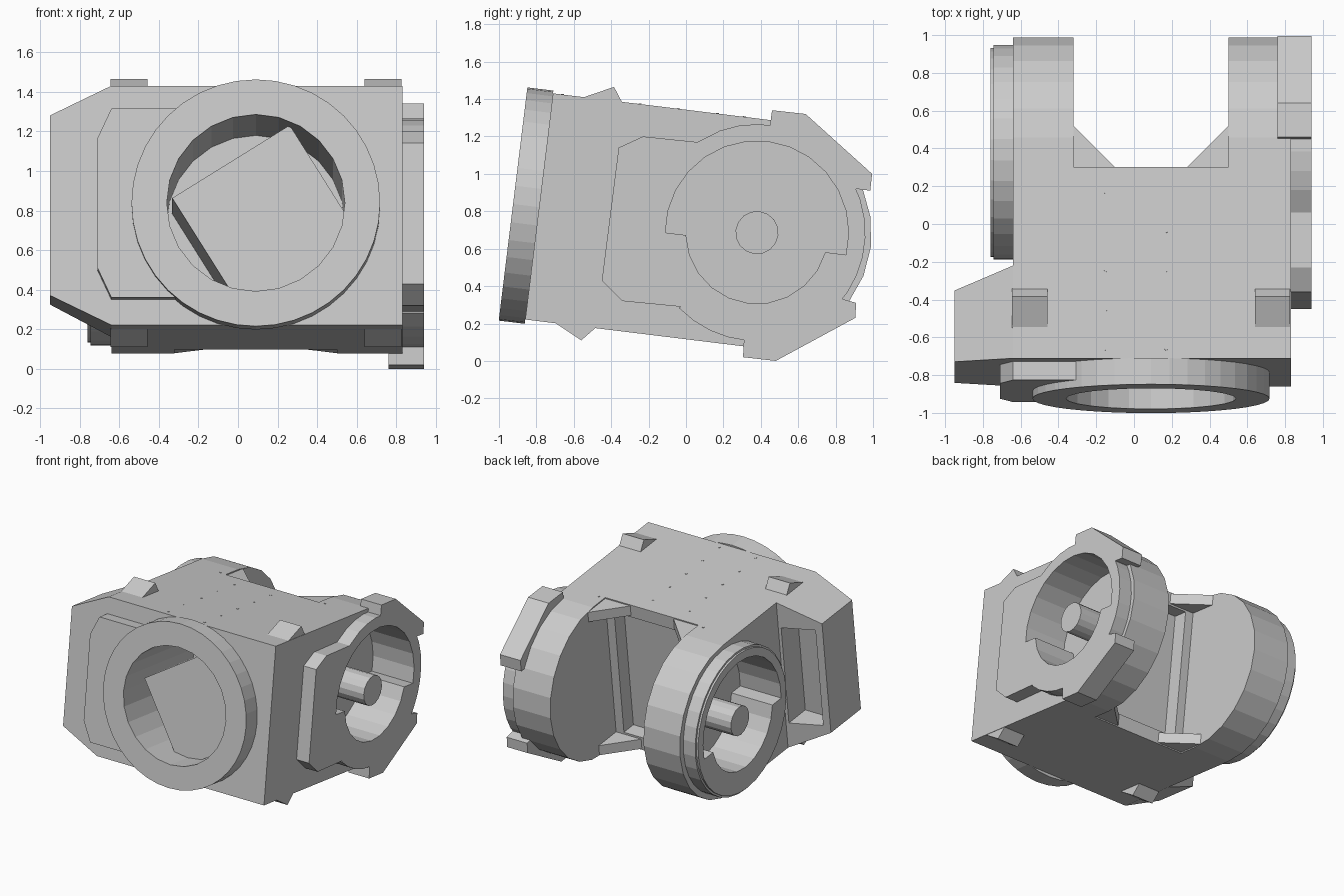
import bpy, bmesh
from math import sin, cos, radians
from mathutils import Matrix, Vector

if "Cube" in bpy.data.objects:
    bpy.data.objects.remove(bpy.data.objects["Cube"])

# Everything is drawn level, then pitched nose-up by 7 degrees.
ANG = radians(7)
TILT = Matrix.Rotation(-ANG, 4, 'X')
HUB = (0.293, 0.727)      # hub axis (along, up)
MID, HALF = 0.724, 0.609  # body centre height, half height
RING = (0.09, 0.72)       # front ring centre (x, up)


def finish(name, bm):
    bmesh.ops.recalc_face_normals(bm, faces=bm.faces)
    bm.transform(TILT)
    me = bpy.data.meshes.new(name)
    bm.to_mesh(me)
    bm.free()
    ob = bpy.data.objects.new(name, me)
    bpy.context.collection.objects.link(ob)
    return ob


def prism(name, axis, pts, t0, t1):
    """Extrude a 2D profile along x, y or z."""
    put = {'X': lambda a, b: (t0, a, b), 'Y': lambda a, b: (a, t0, b),
           'Z': lambda a, b: (a, b, t0)}[axis]
    bm = bmesh.new()
    f = bm.faces.new([bm.verts.new(put(a, b)) for a, b in pts])
    new = bmesh.ops.extrude_face_region(bm, geom=[f])['geom']
    step = Vector([(t1 - t0) if c == axis else 0 for c in 'XYZ'])
    bmesh.ops.translate(bm, vec=step, verts=[g for g in new if isinstance(g, bmesh.types.BMVert)])
    return finish(name, bm)


def hull(name, pts):
    bm = bmesh.new()
    for p in pts:
        bm.verts.new(p)
    bmesh.ops.convex_hull(bm, input=bm.verts)
    bmesh.ops.dissolve_limit(bm, angle_limit=0.01, verts=bm.verts, edges=bm.edges)
    return finish(name, bm)


def box(name, x, y, z):
    return prism(name, 'Z', [(x[0], y[0]), (x[1], y[0]), (x[1], y[1]), (x[0], y[1])], *z)


def arc(c, r, a0, a1, n):
    return [(c[0] + r * cos(radians(a0 + (a1 - a0) * i / n)),
             c[1] + r * sin(radians(a0 + (a1 - a0) * i / n))) for i in range(n + 1)]


def circle(c, r, n):
    return arc(c, r, 0, 360, n)[:-1]


def level(pts):
    """Side-view grid points back to the level frame."""
    return [(y * cos(ANG) - z * sin(ANG), y * sin(ANG) + z * cos(ANG)) for y, z in pts]


def cut(ob, *cutters):
    bpy.context.view_layer.objects.active = ob
    for c in cutters:
        m = ob.modifiers.new('cut', 'BOOLEAN')
        m.operation, m.solver, m.object = 'DIFFERENCE', 'EXACT', c
        bpy.ops.object.modifier_apply(modifier=m.name)


# Cutters: stepped hub sockets, front bore, fork gap, rear pocket
socket = arc(HUB, 0.49, -7, 187, 14) + arc(HUB, 0.38, 189, 351, 10)
socket_r = prism('socket_cutter_r', 'X', socket, 0.58, 1.0)
socket_l = prism('socket_cutter_l', 'X', socket, -0.8, -0.40)
bore = prism('bore_cutter', 'Y', circle(RING, 0.45, 24), -1.1, -0.15)
gap = box('gap_cutter', (-0.32, 0.5), (0.14, 1.2), (-0.1, 1.6))
pocket = box('pocket_cutter', (-0.25, 0.43), (0.02, 0.3), (0.22, 1.23))
recess = box('recess_cutter', (-0.9, -0.66), (-0.6, -0.2), (MID - 0.4, MID + 0.4))
cutters = [socket_r, socket_l, bore, gap, pocket, recess]
for c in cutters:
    c.hide_render = True

# Main body with two round-ended fork arms
body = prism('body', 'X', [(-0.88, MID + HALF), (-0.88, MID - HALF)]
             + arc((HUB[0] + 0.005, MID), HALF, -90, 90, 12), -0.64, 0.83)
cut(body, gap, pocket, bore, socket_r, socket_l)

# Tapered side block with a rear recess
cheek = hull('side_block', [(x, y, MID + s * h) for s in (-1, 1) for x, y, h in
             [(-0.64, -0.88, HALF), (-0.64, -0.385, HALF), (-0.95, -0.88, 0.458), (-0.95, -0.5, 0.458)]])
cut(cheek, recess)

# Front ring, its backing plate and the tilted block inside
ring = prism('front_ring', 'Y', circle(RING, 0.628, 40), -1.02, -0.88)
plate = prism('front_plate', 'Y', [(0.1, MID + 0.48), (-0.64, MID + 0.48), (-0.71, MID + 0.33),
              (-0.71, MID - 0.33), (-0.64, MID - 0.48), (0.1, MID - 0.48)], -0.98, -0.88)
cut(ring, bore)
cut(plate, bore)
prism('inner_block', 'Y', arc((0.15, 0.66), 0.495, 77, 347, 3), -0.8, -0.12)

# Right hub plate with its two outer pads
outline = level([(-0.03, 0.29), (-0.34, 0.32), (-0.45, 0.43), (-0.36, 1.14), (-0.23, 1.20), (0.06, 1.17)])
hub_plate = prism('right_hub_plate', 'X', outline + arc(HUB, 0.58, 117, -129, 24), 0.83, 0.94)
cut(hub_plate, socket_r)
prism('upper_pad', 'X', level([(0.45, 1.265), (0.46, 1.34), (0.64, 1.32), (0.995, 1.0), (0.985, 0.91), (0.91, 0.92)])
      + arc(HUB, 0.55, 30, 90, 6), 0.76, 0.94)
prism('lower_pad', 'X', level([(0.84, 0.33), (0.91, 0.31), (0.905, 0.23), (0.48, 0.0), (0.305, 0.02), (0.31, 0.12)])
      + arc(HUB, 0.55, -90, -32, 6), 0.76, 0.94)

# Left hub ring: stepped rim
for name, r, x0, x1 in [('left_hub_ring', 0.57, -0.745, -0.64), ('left_hub_rim', 0.555, -0.76, -0.745)]:
    cut(prism(name, 'X', circle(HUB, r, 32), x0, x1), socket_l)

# Axles in the sockets
prism('right_axle', 'X', circle(HUB, 0.115, 16), 0.57, 0.92)
prism('left_axle', 'X', circle(HUB, 0.115, 16), -0.74, -0.39)

# Wedge lugs above and below, on both sides
for side, x in (('left', -0.645), ('right', 0.64)):
    prism(side + '_top_lug', 'X', level([(-0.56, 1.405), (-0.385, 1.465), (-0.335, 1.37)]), x, x + 0.187)
    prism(side + '_bottom_lug', 'X', level([(-0.71, 0.21), (-0.56, 0.11), (-0.48, 0.18)]), x, x + 0.187)

# Corner gussets in the fork gap
for side, x, s in (('left', -0.32, 1), ('right', 0.5, -1)):
    for lvl, z in (('upper', MID + 0.52), ('lower', MID - 0.6)):
        prism(f'{side}_{lvl}_gusset', 'Z', [(x, 0.14), (x + s * 0.22, 0.14), (x, 0.36)], z, z + 0.08)

# Rivets on the top deck
spots = [(x, -0.83 + 0.209 * i) for x in (-0.15, 0.17) for i in range(5)] + [(-0.37, 0.15), (0.55, 0.15)]
for x, y in spots:
    prism('rivet', 'Z', circle((x, y), 0.008, 8), MID + HALF - 0.01, MID + HALF + 0.003)

for c in cutters:
    bpy.data.objects.remove(c)
